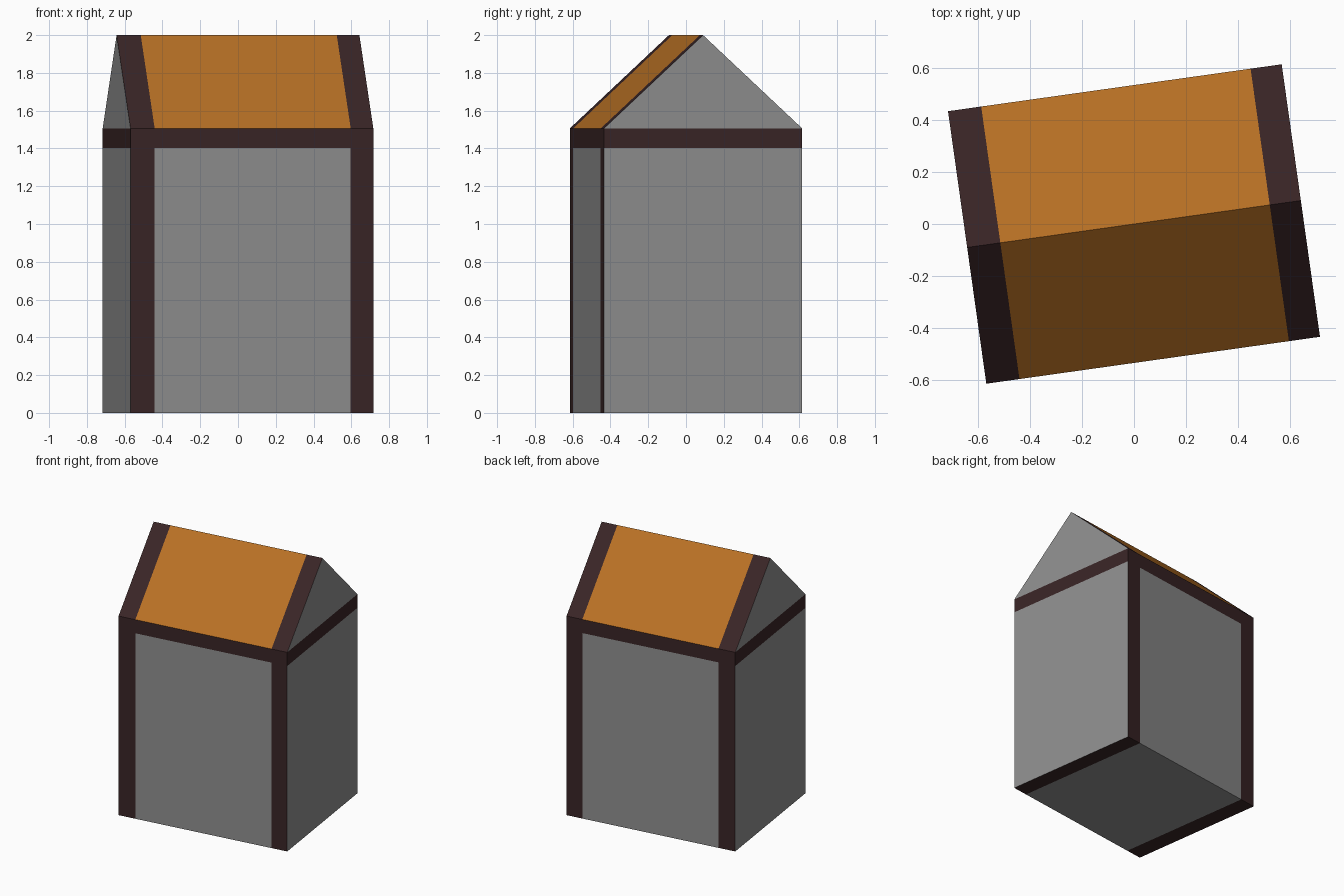
import bpy, bmesh, math
from mathutils import Matrix

cube = bpy.data.objects.get("Cube")
if cube:
    bpy.data.objects.remove(cube)

HALF_W, HALF_D = 0.649, 0.53
EAVE, RIDGE, BAND = 1.506, 2.0, 1.403
TRIM_LEFT, TRIM_RIGHT = -0.52, 0.528
TURN = math.radians(8)


def material(name, rgb):
    mat = bpy.data.materials.new(name)
    mat.use_nodes = True
    color = (*rgb, 1)
    mat.diffuse_color = color
    mat.node_tree.nodes["Principled BSDF"].inputs["Base Color"].default_value = color
    return mat


plaster = material("grey plaster", (0.275, 0.275, 0.275))
timber = material("dark timber", (0.041, 0.018, 0.019))
tiles = material("orange roof", (0.48, 0.163, 0.018))


def house_shell():
    """Gabled prism with the trim lines cut into its faces."""
    bm = bmesh.new()
    profile = [(-HALF_D, 0), (HALF_D, 0), (HALF_D, EAVE), (0, RIDGE), (-HALF_D, EAVE)]
    end = bm.faces.new([bm.verts.new((-HALF_W, y, z)) for y, z in profile])
    ext = bmesh.ops.extrude_face_region(bm, geom=[end], use_keep_orig=True)
    moved = [v for v in ext["geom"] if isinstance(v, bmesh.types.BMVert)]
    bmesh.ops.translate(bm, verts=moved, vec=(2 * HALF_W, 0, 0))
    bmesh.ops.recalc_face_normals(bm, faces=bm.faces)
    cuts = [((TRIM_LEFT, 0, 0), (1, 0, 0)), ((TRIM_RIGHT, 0, 0), (1, 0, 0)),
            ((0, 0, BAND), (0, 0, 1)), ((0, 0, EAVE), (0, 0, 1))]
    for co, no in cuts:
        geom = bm.verts[:] + bm.edges[:] + bm.faces[:]
        bmesh.ops.bisect_plane(bm, geom=geom, plane_co=co, plane_no=no, dist=1e-5)
    bm.normal_update()
    return bm


def is_roof(face):
    return face.normal.z > 0.1


def is_trim(face):
    """Side strips wrap around the shell; a band runs below the eaves."""
    c = face.calc_center_median()
    gable = abs(face.normal.x) > 0.5
    strip = not gable and not TRIM_LEFT < c.x < TRIM_RIGHT
    band = not is_roof(face) and BAND < c.z < EAVE
    return strip or band


def build(name, keep, base):
    bm = house_shell()
    bmesh.ops.delete(bm, geom=[f for f in bm.faces if not keep(f)], context="FACES")
    for f in bm.faces:
        f.material_index = int(is_trim(f))
    bm.transform(Matrix.Rotation(TURN, 4, "Z"))
    mesh = bpy.data.meshes.new(name)
    bm.to_mesh(mesh)
    bm.free()
    mesh.materials.append(base)
    mesh.materials.append(timber)
    bpy.context.collection.objects.link(bpy.data.objects.new(name, mesh))


# Walls with gables and floor, then the two roof slopes
build("walls", lambda f: not is_roof(f), plaster)
build("roof", is_roof, tiles)
